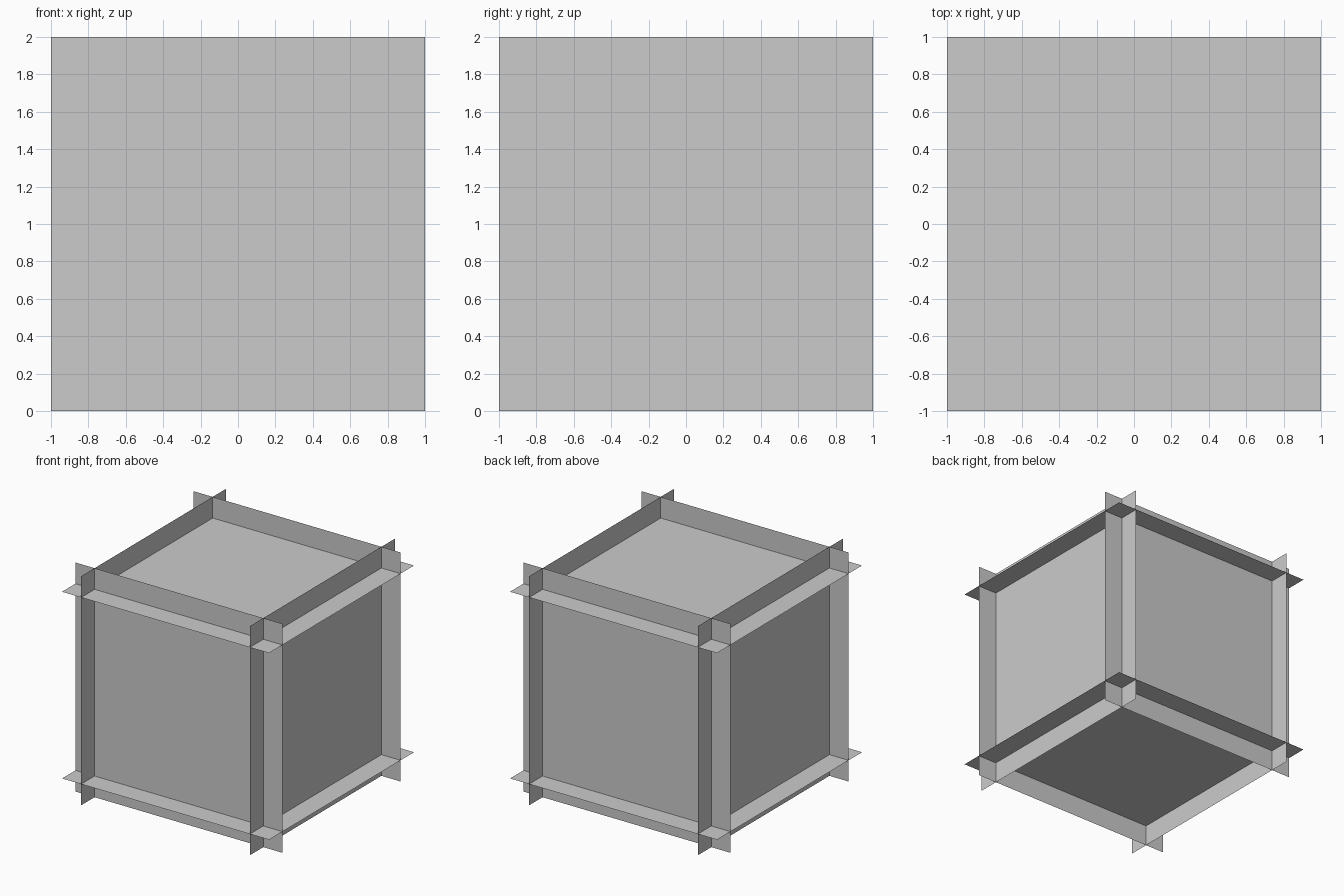
import bpy
from math import pi
from mathutils import Vector

if "Cube" in bpy.data.objects:
    bpy.data.objects.remove(bpy.data.objects["Cube"])

OFFSET = 0.815  # distance of each panel from the cube centre


def panel(name, direction, rotation):
    # full 2 x 2 sheet, set in from the cube's side so the edges cross
    loc = Vector((0, 0, 1)) + Vector(direction) * OFFSET
    bpy.ops.mesh.primitive_plane_add(size=2, location=loc, rotation=rotation)
    bpy.context.object.name = name


# Horizontal panels
panel("top_panel", (0, 0, 1), (0, 0, 0))
panel("bottom_panel", (0, 0, -1), (pi, 0, 0))

# Upright panels
panel("front_panel", (0, -1, 0), (pi / 2, 0, 0))
panel("back_panel", (0, 1, 0), (-pi / 2, 0, 0))
panel("right_panel", (1, 0, 0), (0, pi / 2, 0))
panel("left_panel", (-1, 0, 0), (0, -pi / 2, 0))
